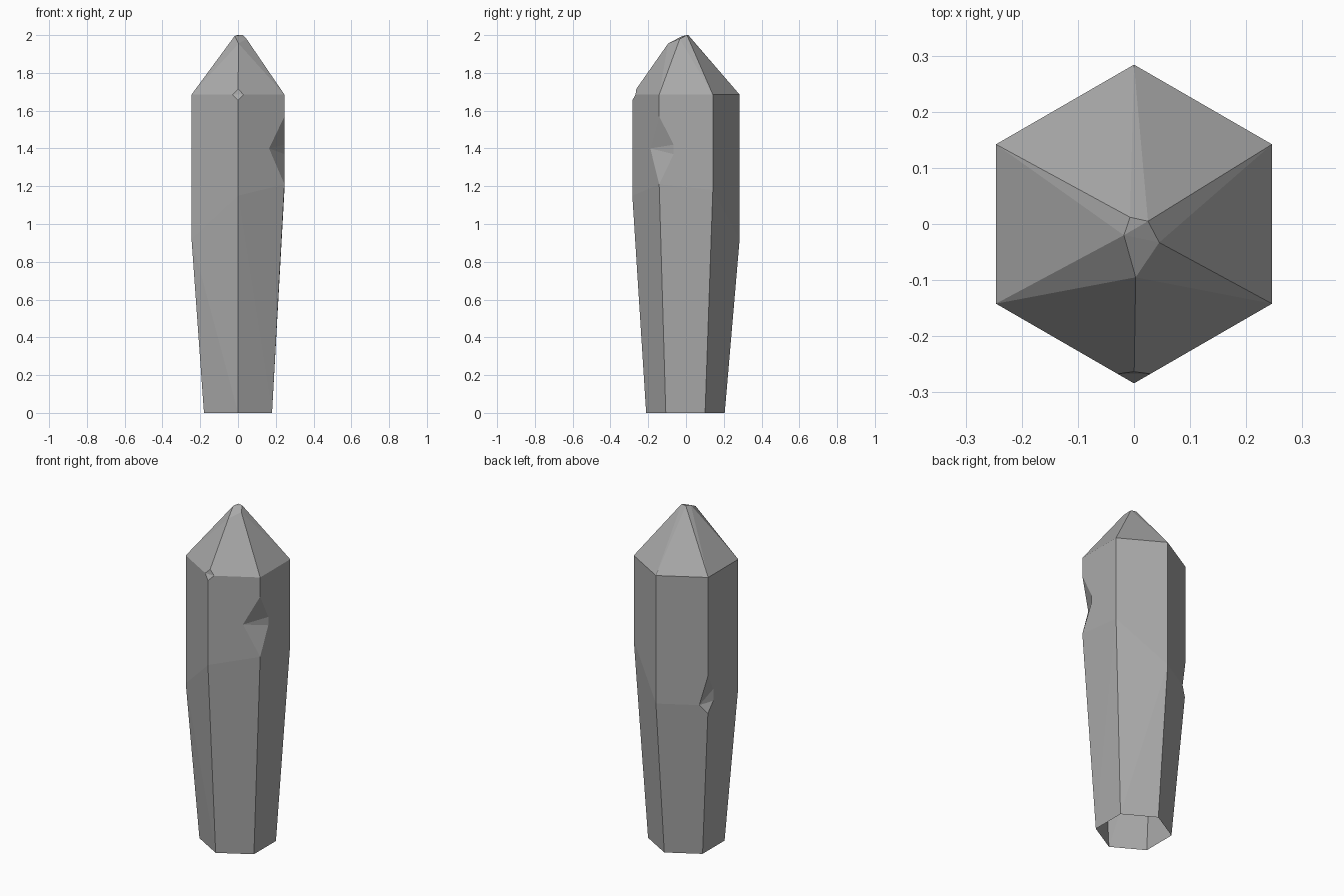
import bpy, bmesh, math
from mathutils import Vector

cube = bpy.data.objects.get("Cube")
if cube:
    bpy.data.objects.remove(cube, do_unlink=True)

SHOULDER = 1.685
RADIUS, FOOT_RADIUS = 0.284, 0.208
# Height at which each corner bends from tapered foot to upright shaft
BEND = [1.18, 0.92, 0.92, 0.92, 1.15, 1.20]


def corner(k, z):
    """Point on vertical edge k of the six-sided shaft at height z."""
    k %= 6
    a = math.radians(30 + 60 * k)
    t = min(1, z / BEND[k])
    r = FOOT_RADIUS + (RADIUS - FOOT_RADIUS) * t
    return Vector((r * math.cos(a), r * math.sin(a) - 0.003 * (1 - t), z))


def on_wall(k, step, t, z):
    """Point on the upright wall beside edge k, a fraction t toward its neighbour."""
    p = corner(k, SHOULDER).lerp(corner(k + step, SHOULDER), t)
    p.z = z
    return p


faces = []
# Each corner has an upper and lower edge chain for the wall before and after it
before, after = {}, {}
for k in range(6):
    s, m, f = corner(k, SHOULDER), corner(k, BEND[k]), corner(k, 0)
    before[k] = after[k] = ([s, m], [m, f])


# Notches broken out of two vertical edges
def notch(k, top, bottom, left, right_high, right_low):
    s, f = corner(k, SHOULDER), corner(k, 0)
    t, b = corner(k, top), corner(k, bottom)
    l = on_wall(k, -1, *left)
    r1, r2 = on_wall(k, 1, *right_high), on_wall(k, 1, *right_low)
    inner = l.lerp((r1 + r2) / 2, 0.92)
    before[k] = ([s, t, l], [l, b, f])
    after[k] = ([s, t, r1, r2], [r2, b, f])
    faces.extend([[t, l, inner, r1], [l, b, r2, inner], [inner, r2, r1]])


notch(5, 1.57, 1.21, (0.33, 1.40), (0.27, 1.42), (0.27, 1.37))
notch(2, 1.10, 0.87, (0.17, 0.92), (0.17, 1.00), (0.17, 0.93))

# Broken tip points, one for each corner
back = Vector((-0.007, 0.012, 2.0))
tip = [Vector((0.025, 0.005, 2.0)), back, back, Vector((-0.018, -0.02, 1.995)),
       Vector((0.003, -0.095, 1.955)), Vector((0.045, -0.033, 1.98))]

# Small diamond chip on the front shoulder
low, mid = corner(4, 1.655), corner(4, BEND[4])
chip_l, chip_r = on_wall(4, -1, 0.12, SHOULDER), on_wall(4, 1, 0.12, SHOULDER)
high = corner(4, SHOULDER).lerp(tip[4], 0.11)
before[4] = ([chip_l, low, mid], before[4][1])
after[4] = ([chip_r, low, mid], after[4][1])
faces += [[chip_l, low, chip_r], [chip_l, chip_r, high]]

# Shaft walls, open underneath, and sloping point facets
for k in range(6):
    n = (k + 1) % 6
    for part in range(2):
        faces.append(after[k][part] + before[n][part][::-1])
    facet = [after[k][0][0], before[n][0][0]]
    if n == 4:
        facet.append(high)
    facet.append(tip[n])
    if tip[k] != tip[n]:
        facet.append(tip[k])
    if k == 4:
        facet.append(high)
    faces.append(facet)

# Broken tip facets
faces += [[tip[3], tip[4], tip[5]], [tip[3], tip[5], tip[0], back]]

bm = bmesh.new()
for pts in faces:
    bm.faces.new([bm.verts.new(p) for p in pts])
bmesh.ops.remove_doubles(bm, verts=bm.verts[:], dist=0.0005)
bmesh.ops.triangulate(bm, faces=bm.faces[:])
mesh = bpy.data.meshes.new("stone_pillar")
bm.to_mesh(mesh)
bm.free()

# Plain grey stone
stone = bpy.data.materials.new("grey_stone")
stone.use_nodes = True
color = (0.4, 0.4, 0.4, 1)
stone.diffuse_color = color
stone.node_tree.nodes["Principled BSDF"].inputs["Base Color"].default_value = color
mesh.materials.append(stone)

pillar = bpy.data.objects.new("stone_pillar", mesh)
bpy.context.collection.objects.link(pillar)
